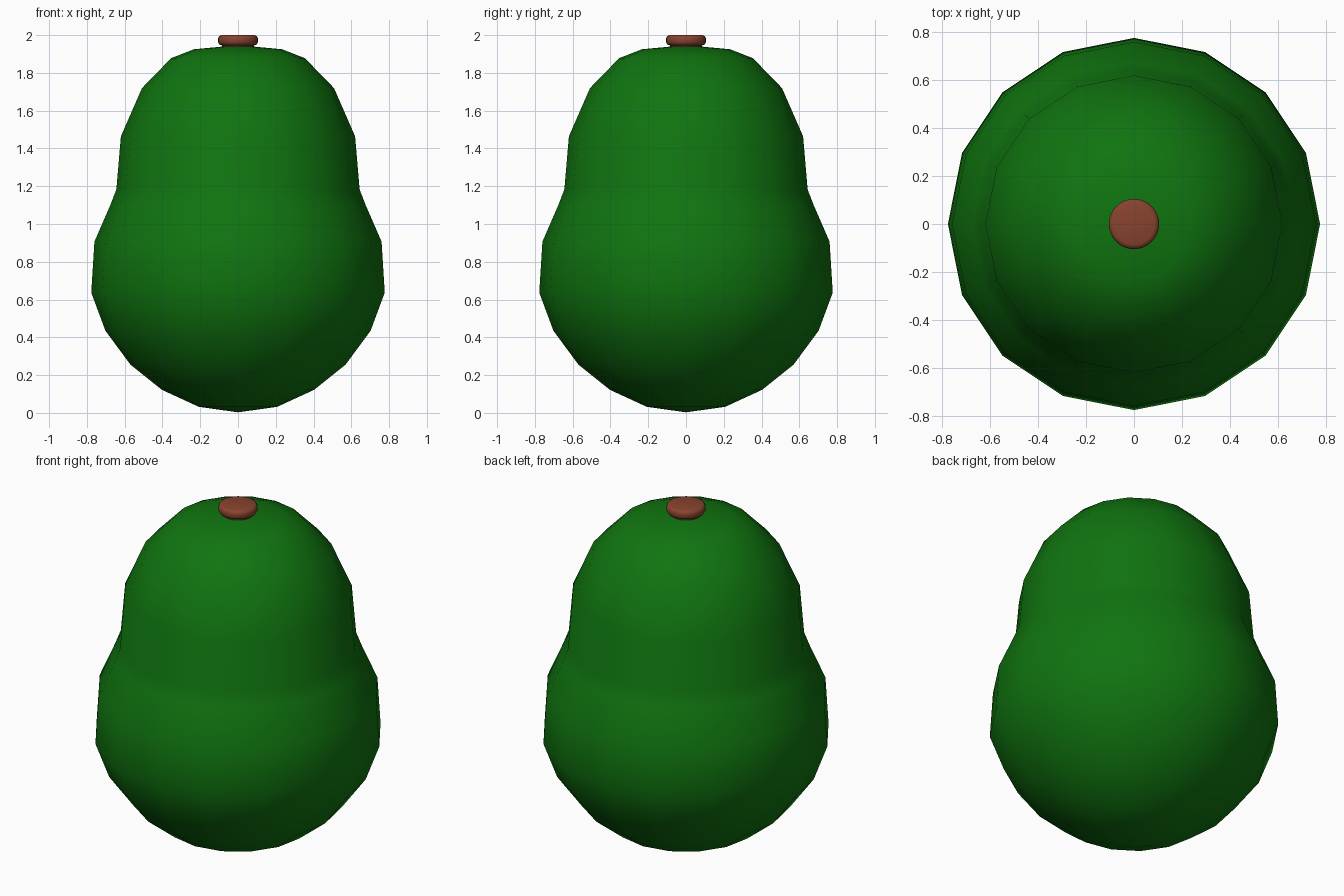
import bpy, bmesh, math

if "Cube" in bpy.data.objects:
    bpy.data.objects.remove(bpy.data.objects["Cube"])

def material(name, rgb):
    m = bpy.data.materials.new(name)
    m.diffuse_color = (*rgb, 1)
    m.use_nodes = True
    m.node_tree.nodes["Principled BSDF"].inputs["Base Color"].default_value = m.diffuse_color
    return m

def lathe(name, profile, sides, mat, angle):
    """Revolve (radius, z) points, listed bottom to top, about the z axis."""
    bm = bmesh.new()
    rings = []
    for r, z in profile:
        n = 1 if r == 0 else sides
        rings.append([bm.verts.new((r * math.cos(2 * math.pi * i / sides),
                                    r * math.sin(2 * math.pi * i / sides), z)) for i in range(n)])
    for a, b in zip(rings, rings[1:]):
        for i in range(sides):
            j = (i + 1) % sides
            if len(a) == 1:
                bm.faces.new((a[0], b[j], b[i]))
            elif len(b) == 1:
                bm.faces.new((a[i], a[j], b[0]))
            else:
                bm.faces.new((a[i], a[j], b[j], b[i]))
    bmesh.ops.recalc_face_normals(bm, faces=bm.faces)
    me = bpy.data.meshes.new(name)
    bm.to_mesh(me)
    bm.free()
    me.materials.append(mat)
    ob = bpy.data.objects.new(name, me)
    bpy.context.collection.objects.link(ob)
    bpy.ops.object.select_all(action='DESELECT')
    bpy.context.view_layer.objects.active = ob
    ob.select_set(True)
    bpy.ops.object.shade_smooth_by_angle(angle=math.radians(angle))
    return ob

green = material("skin green", (0.005, 0.175, 0.005))
brown = material("stem brown", (0.245, 0.056, 0.028))

# Pear-shaped fruit body
lathe("fruit_body", [(0, 0.003), (0.207, 0.032), (0.403, 0.122), (0.57, 0.256),
                     (0.702, 0.435), (0.777, 0.637), (0.76, 0.907), (0.676, 1.10),
                     (0.644, 1.183), (0.62, 1.464), (0.508, 1.72), (0.354, 1.878),
                     (0.234, 1.925), (0, 1.947)], 16, green, 60)

# Short stem stub with rounded rims
lathe("stem", [(0, 1.925), (0.085, 1.925), (0.085, 1.945), (0.099, 1.951), (0.105, 1.962),
               (0.105, 1.983), (0.099, 1.995), (0.085, 2.0), (0, 2.0)], 32, brown, 60)
